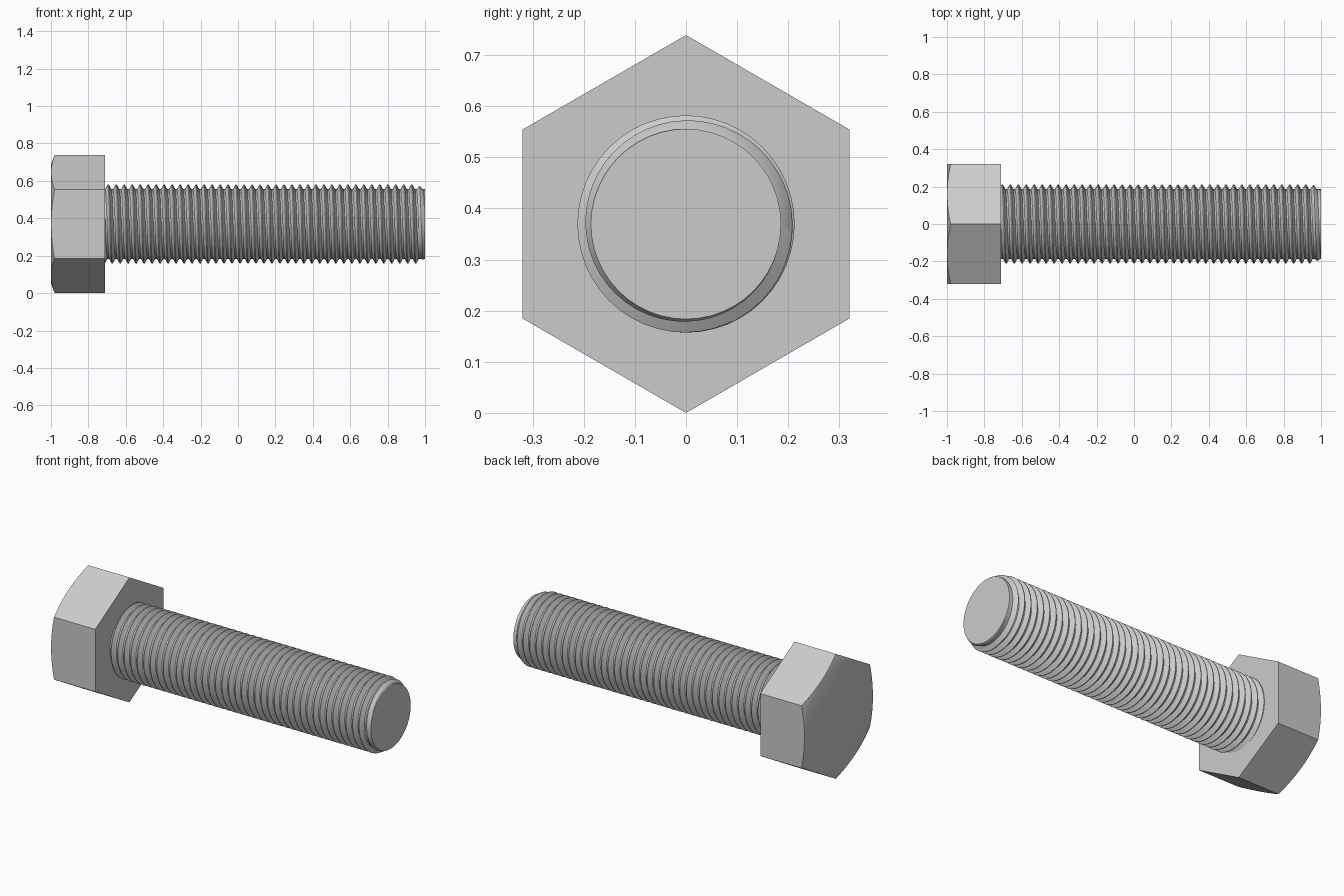
import bpy, bmesh, math

if "Cube" in bpy.data.objects:
    bpy.data.objects.remove(bpy.data.objects["Cube"])

CZ = 0.3695                      # height of the bolt axis
HEX_R, FLAT_R = 0.3695, 0.32     # corner radius and half width across flats
HEAD_X, TIP_X = -0.71, 1.0
PITCH, CREST, ROOT = 0.0427, 0.2125, 0.186


def finish(name, bm):
    bmesh.ops.remove_doubles(bm, verts=bm.verts, dist=1e-5)
    bmesh.ops.recalc_face_normals(bm, faces=bm.faces)
    mesh = bpy.data.meshes.new(name)
    bm.to_mesh(mesh)
    bm.free()
    ob = bpy.data.objects.new(name, mesh)
    bpy.context.collection.objects.link(ob)
    bpy.context.view_layer.objects.active = ob
    for o in bpy.context.selected_objects:
        o.select_set(False)
    ob.select_set(True)
    bpy.ops.object.shade_smooth_by_angle(angle=math.radians(25))
    return ob


def point(bm, x, r, a):
    return bm.verts.new((x, r * math.cos(a), CZ + r * math.sin(a)))


# Hex head, with the outer corners cut by a shallow chamfer cone
bm = bmesh.new()
N = 72
face_r = 0.318
top, rim, base = [], [], []
for i in range(N):
    a = 2 * math.pi * i / N
    local = (a + math.pi / 6) % (math.pi / 3) - math.pi / 6
    r = FLAT_R / math.cos(local)
    top.append(point(bm, -1, face_r, a))
    rim.append(point(bm, -1 + (r - face_r) * 0.38, r, a))
    base.append(point(bm, HEAD_X, r, a))
for i in range(N):
    j = (i + 1) % N
    bm.faces.new((top[i], top[j], rim[j], rim[i]))
    bm.faces.new((rim[i], rim[j], base[j], base[i]))
bm.faces.new(top)
bm.faces.new(base)
finish("hex_head", bm)

# Threaded shank: helical profile, clamped at both ends and tapered at the tip
bm = bmesh.new()
SEG = 48
START = HEAD_X - 0.02
profile = [(0.0, ROOT), (0.2, ROOT), (0.55, CREST), (0.65, CREST)]
turns = int((TIP_X - START) / PITCH) + 2
columns = []
for s in range(SEG + 1):
    a = 2 * math.pi * s / SEG
    col = []
    for k in range(-1, turns):
        for t, r in profile:
            x = START + (k + t + s / SEG) * PITCH
            x = min(max(x, START), TIP_X)
            r = min(r, ROOT + (TIP_X - x) * 0.55)
            col.append(point(bm, x, r, a))
    columns.append(col)
for c0, c1 in zip(columns, columns[1:]):
    for i in range(len(c0) - 1):
        bm.faces.new((c0[i], c0[i + 1], c1[i + 1], c1[i]))
# End disc
bm.faces.new([point(bm, TIP_X, ROOT, 2 * math.pi * s / SEG) for s in range(SEG)])
finish("threaded_shank", bm)
